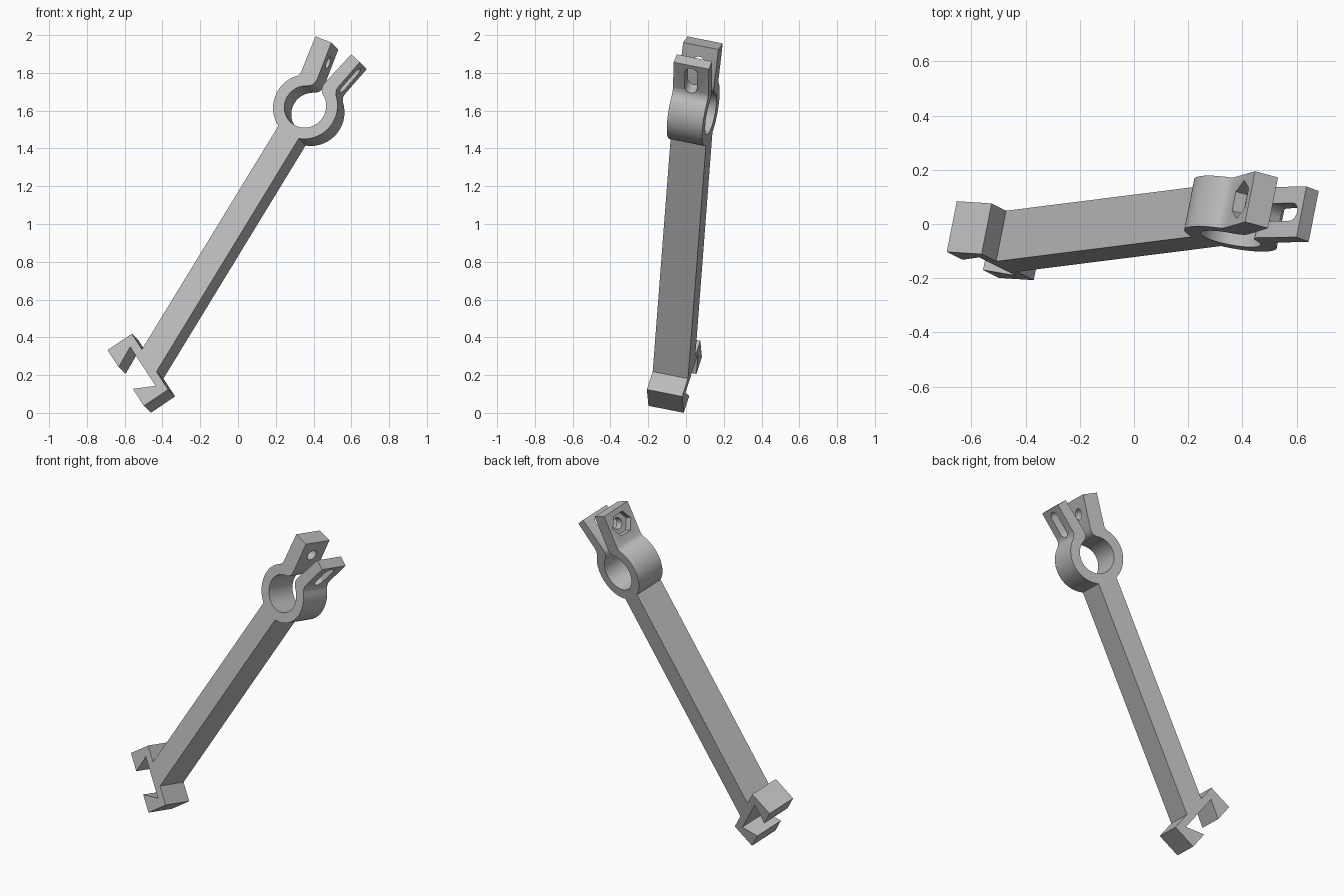
import bpy
import bmesh
from math import cos, sin, radians
from mathutils import Matrix, Vector

cube = bpy.data.objects.get("Cube")
if cube:
    bpy.data.objects.remove(cube, do_unlink=True)

DEPTH = 0.194
OUTER_RADIUS = 0.174
HOLE_RADIUS = 0.113

# Tilted frame of the whole part: side, depth and long axis
depth_axis = Vector((0.19, 0.963, -0.19)).normalized()
long_axis = Vector((0.52, 0.066, 0.852))
long_axis = (long_axis - depth_axis * long_axis.dot(depth_axis)).normalized()
side_axis = depth_axis.cross(long_axis)
frame = Matrix((side_axis, depth_axis, long_axis)).transposed().to_4x4()
frame.translation = (0.356, -0.055, 1.621)

grey = bpy.data.materials.new("plain_grey")
grey.use_nodes = True
colour = (0.5, 0.5, 0.5, 1)
grey.diffuse_color = colour
grey.node_tree.nodes["Principled BSDF"].inputs["Base Color"].default_value = colour


def arc(radius, start, end, steps):
    """Points on a circle around the ring centre, angles in degrees."""
    angles = [radians(start + (end - start) * i / steps) for i in range(steps + 1)]
    return [(radius * cos(a), radius * sin(a)) for a in angles]


def foot(t, n):
    """Point in the foot's own slanted frame."""
    return (-0.2304 + 0.902 * t + 0.432 * n, -1.6447 - 0.432 * t + 0.902 * n)


def prism(name, outline, place, thickness):
    """Extrude a flat outline along local y."""
    bm = bmesh.new()
    face = bm.faces.new([bm.verts.new((p, 0, q)) for p, q in outline])
    extruded = bmesh.ops.extrude_face_region(bm, geom=[face])
    moved = [g for g in extruded["geom"] if isinstance(g, bmesh.types.BMVert)]
    bmesh.ops.translate(bm, vec=(0, thickness, 0), verts=moved)
    bmesh.ops.recalc_face_normals(bm, faces=bm.faces)
    mesh = bpy.data.meshes.new(name)
    bm.to_mesh(mesh)
    bm.free()
    mesh.materials.append(grey)
    obj = bpy.data.objects.new(name, mesh)
    obj.matrix_world = place
    bpy.context.collection.objects.link(obj)
    return obj


# Split ring, right side, then down the arm
outline = arc(OUTER_RADIUS, 51, -69.8, 32)
# Foot with a dovetail slot
outline += [foot(t, n) for t, n in (
    (0.248, 0.155), (0.365, 0.155), (0.365, 0), (0.254, 0), (0.31, 0.11),
    (0.055, 0.11), (0.111, 0), (0, 0), (0, 0.155), (0.102, 0.155))]
# Up the arm and round the ring's left side
outline += arc(OUTER_RADIUS, 245.9, 135, 28)
# Thick tab
outline += [(-0.118, 0.143), (-0.153, 0.349), (-0.061, 0.364)]
# Rounded lips of the split and the bore
lip = [(0.022, 0.155), (0.023, 0.138), (0.03, 0.119), (0.038, 0.11)]
outline += [(-p, q) for p, q in lip]
outline += arc(HOLE_RADIUS, 116, 424, 60)
outline += lip[::-1]
# Thin tab
outline += [(0.066, 0.363), (0.128, 0.35), (0.097, 0.175), (0.098, 0.158)]

arm = prism("clamp_arm", outline, frame, DEPTH)


def tab_frame(side, p, q):
    """Cutter frame: local y runs outward through a tab, z along it."""
    out = Vector((side * 0.985, 0, -0.17))
    along = Vector((side * 0.17, 0, 0.985))
    local = Matrix((out.cross(along), out, along)).transposed().to_4x4()
    local.translation = (p, DEPTH / 2, q)
    return frame @ local


def capsule(radius, half_length, steps):
    top = [(x, z + half_length) for x, z in arc(radius, 0, 180, steps)]
    return top + [(-x, -z) for x, z in top]


bolt_hole = [p for p in arc(0.034, 0, 360, 24)][:-1]
nut_hexagon = arc(0.073, 0, 360, 6)[:-1]
thick_tab = tab_frame(-1, -0.045, 0.27)
nut_place = thick_tab @ Matrix.Translation((0, 0.048, 0))
cutters = [
    prism("bolt_hole_cutter", bolt_hole, thick_tab @ Matrix.Translation((0, -0.02, 0)), 0.1),
    prism("nut_pocket_cutter", nut_hexagon, nut_place, 0.1),
    prism("slot_cutter", capsule(0.034, 0.05, 12), tab_frame(1, 0.03, 0.26), 0.12),
]

# Cut the bolt hole, nut pocket and slot
bpy.context.view_layer.objects.active = arm
arm.select_set(True)
for cutter in cutters:
    cutter.hide_render = True
    cut = arm.modifiers.new(cutter.name, "BOOLEAN")
    cut.operation = "DIFFERENCE"
    cut.solver = "EXACT"
    cut.object = cutter
    bpy.ops.object.modifier_apply(modifier=cut.name)
    bpy.data.objects.remove(cutter, do_unlink=True)

bpy.ops.object.shade_smooth_by_angle(angle=radians(30))
